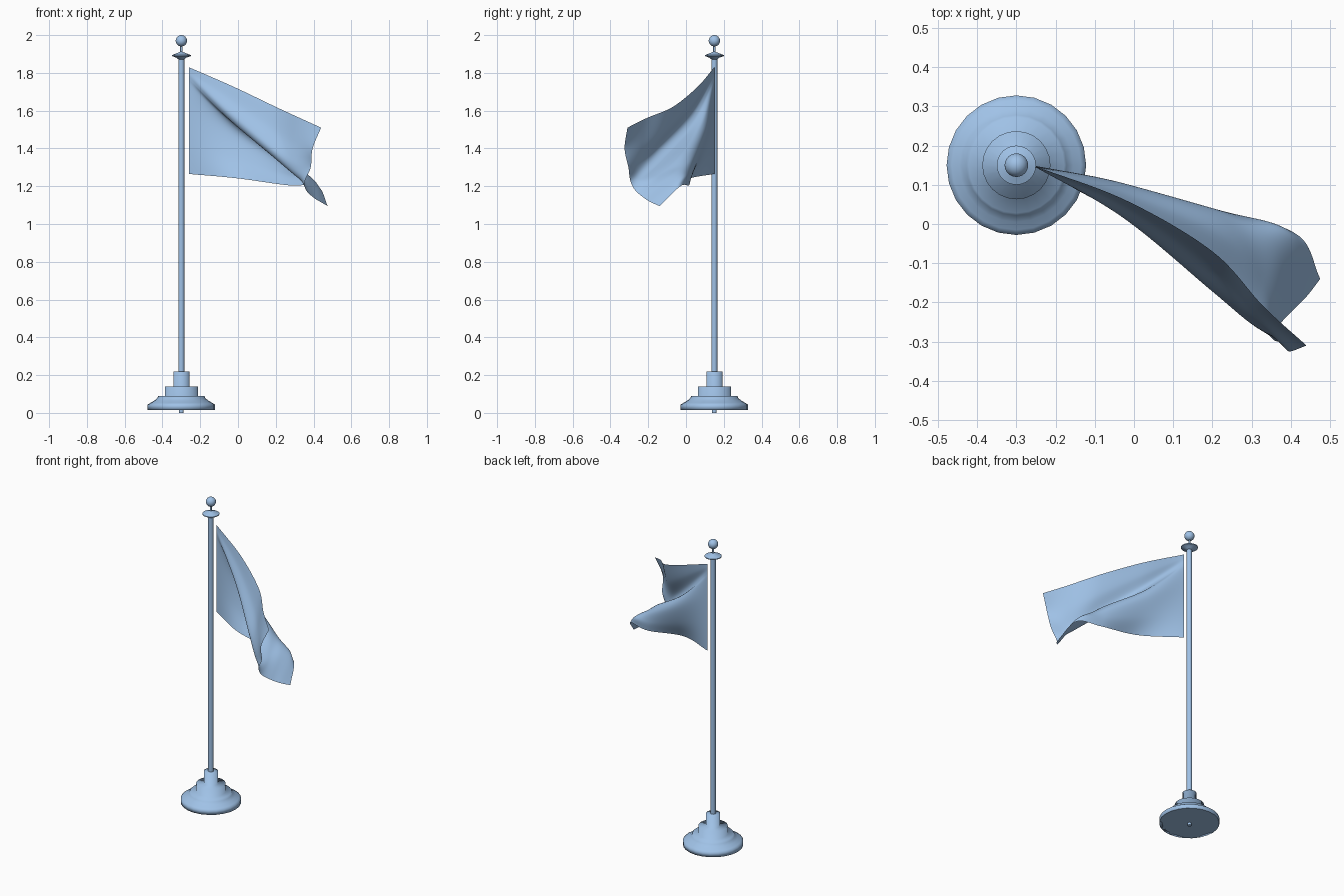
import bpy, math
from mathutils import Vector

if "Cube" in bpy.data.objects:
    bpy.data.objects.remove(bpy.data.objects["Cube"])

PX, PY = -0.30, 0.15  # pole axis
blue = bpy.data.materials.new("light_blue")
blue.diffuse_color = (0.35, 0.54, 0.80, 1)
blue.use_nodes = True
blue.node_tree.nodes["Principled BSDF"].inputs["Base Color"].default_value = blue.diffuse_color


def finish(ob, name, angle=50):
    ob.name = name
    ob.data.materials.append(blue)
    bpy.ops.object.select_all(action='DESELECT')
    ob.select_set(True)
    bpy.context.view_layer.objects.active = ob
    bpy.ops.object.shade_smooth_by_angle(angle=math.radians(angle))


def make(name, verts, faces, angle=50):
    me = bpy.data.meshes.new(name)
    me.from_pydata(verts, [], faces)
    me.update()
    ob = bpy.data.objects.new(name, me)
    bpy.context.collection.objects.link(ob)
    finish(ob, name, angle)


def lathe(name, profile, n=24, angle=50):
    """Revolve an (r, z) profile, listed bottom to top, with capped ends."""
    verts = [(PX + r * math.cos(2 * math.pi * i / n), PY + r * math.sin(2 * math.pi * i / n), z)
             for r, z in profile for i in range(n)]
    faces = [(k * n + i, k * n + (i + 1) % n, (k + 1) * n + (i + 1) % n, (k + 1) * n + i)
             for k in range(len(profile) - 1) for i in range(n)]
    last = (len(profile) - 1) * n
    faces += [tuple(reversed(range(n))), tuple(range(last, last + n))]
    make(name, verts, faces, angle)


def spline(pts, steps):
    """Smooth curve through every point."""
    p = [2 * pts[0] - pts[1]] + pts + [2 * pts[-1] - pts[-2]]
    out = []
    for i in range(1, len(p) - 2):
        a, b, c, d = p[i - 1:i + 3]
        for s in range(steps):
            t = s / steps
            out.append(0.5 * (2 * b + (c - a) * t + (2 * a - 5 * b + 4 * c - d) * t ** 2
                              + (3 * b - a - 3 * c + d) * t ** 3))
    return out + [pts[-1]]


# Stepped stand: flat underside, then the smooth tiers
lathe("stand_underside", [(.012, .016), (.178, .016)])
lathe("stand", [(.178, .016), (.178, .044), (.165, .052), (.145, .064), (.128, .077), (.122, .09),
                (.087, .09), (.087, .14), (.042, .14), (.042, .22), (.014, .22)], 24, 100)
# Pole
lathe("pole", [(.012, 0), (.012, .016), (.016, .016), (.016, 1.88)], 16)
# Collar disc and neck
lathe("collar", [(.016, 1.872), (.025, 1.88), (.05, 1.889), (.05, 1.894), (.022, 1.905),
                 (.006, 1.912), (.006, 1.945)])
# Ball finial
bpy.ops.mesh.primitive_uv_sphere_add(segments=24, ring_count=16, radius=.03, location=(PX, PY, 1.97))
finish(bpy.context.object, "ball_finial")

# Draped flag: cross-sections from hoist to fly, each from top edge to bottom edge
hoist = [(-.26, .15, z) for z in (1.83, 1.81, 1.79, 1.77, 1.73, 1.62, 1.45, 1.265)]
third = [(-.02, .06, 1.725), (-.025, .045, 1.65), (-.03, .018, 1.575), (-.03, .035, 1.54),
         (-.025, .085, 1.53), (-.02, .102, 1.47), (-.015, .075, 1.35), (-.005, .025, 1.242)]
two_thirds = [(.20, -.07, 1.62), (.19, -.105, 1.50), (.195, -.168, 1.38), (.21, -.135, 1.335),
              (.235, -.035, 1.36), (.24, .018, 1.335), (.25, .027, 1.27), (.265, .016, 1.205)]
near_fly = [(.33, -.21, 1.56), (.31, -.23, 1.43), (.30, -.255, 1.31), (.305, -.235, 1.255),
            (.33, -.15, 1.255), (.36, -.075, 1.262), (.395, -.03, 1.24), (.42, -.03, 1.20)]
fly = [(.44, -.31, 1.51), (.395, -.325, 1.40), (.385, -.305, 1.30), (.355, -.295, 1.23),
       (.36, -.27, 1.18), (.40, -.225, 1.14), (.44, -.185, 1.115), (.475, -.14, 1.095)]
sections = [spline([Vector(p) for p in s], 8) for s in (hoist, third, two_thirds, near_fly, fly)]
rows = [spline(list(r), 12) for r in zip(*sections)]
w = len(rows[0])
make("flag", [p for r in rows for p in r],
     [(j * w + i, (j + 1) * w + i, (j + 1) * w + i + 1, j * w + i + 1)
      for j in range(len(rows) - 1) for i in range(w - 1)], 80)
